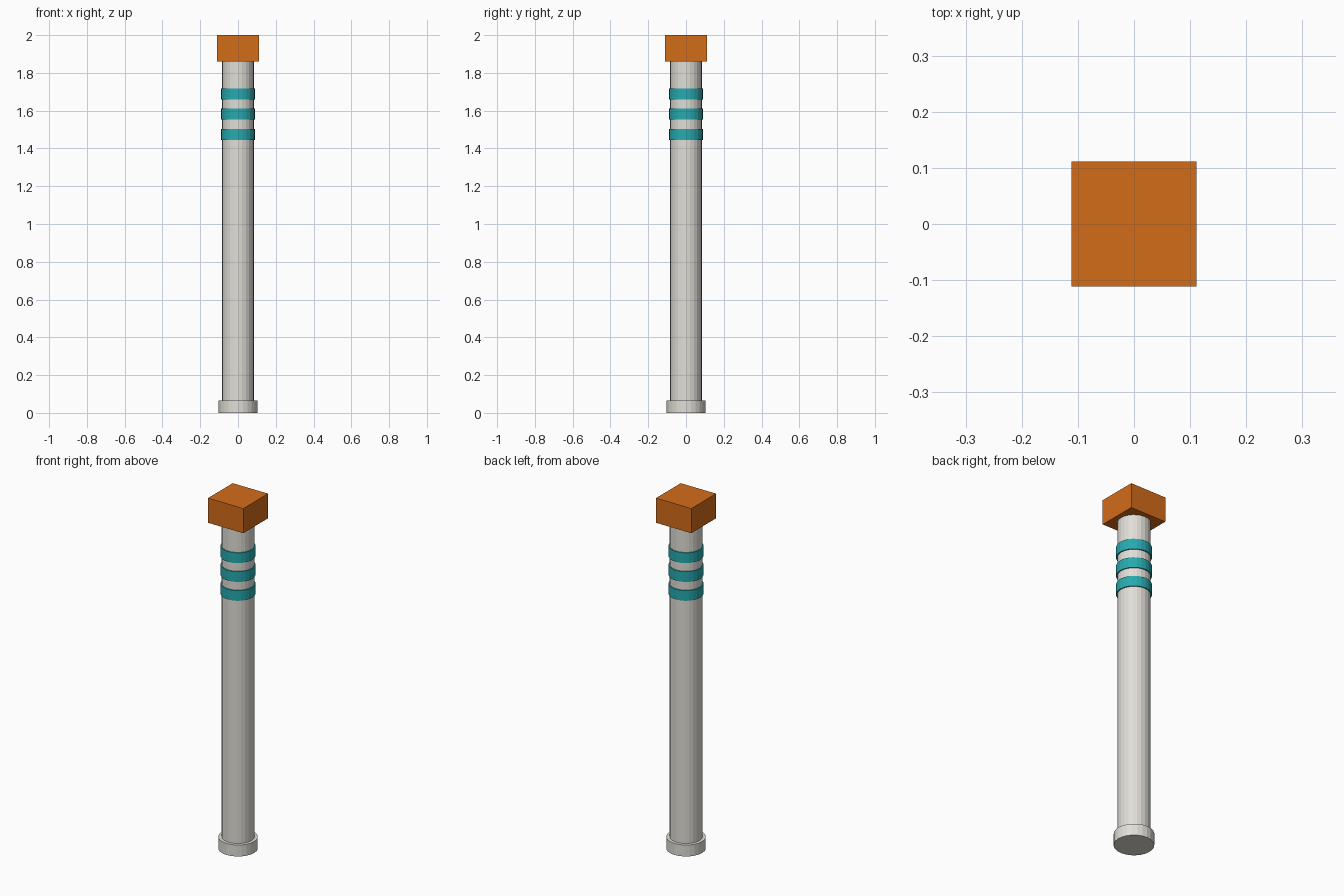
import bpy

if "Cube" in bpy.data.objects:
    bpy.data.objects.remove(bpy.data.objects["Cube"])

SIDES = 24


def material(name, rgb):
    m = bpy.data.materials.new(name)
    m.diffuse_color = (*rgb, 1)
    m.use_nodes = True
    m.node_tree.nodes["Principled BSDF"].inputs["Base Color"].default_value = m.diffuse_color
    return m


def cylinder(name, radius, z0, z1, mat=None):
    bpy.ops.mesh.primitive_cylinder_add(vertices=SIDES, radius=radius, depth=z1 - z0,
                                        location=(0, 0, (z0 + z1) / 2))
    obj = bpy.context.object
    obj.name = name
    if mat:
        obj.data.materials.append(mat)
    return obj


orange = material("orange", (0.65, 0.15, 0.01))
teal = material("teal", (0.02, 0.40, 0.43))
off_white = material("off_white", (0.75, 0.73, 0.68))

# Base flange and post
cylinder("base_flange", 0.102, 0, 0.065, off_white)
cylinder("post", 0.084, 0.03, 1.88, off_white)

# Three evenly spaced bands
for i in range(3):
    z = 1.475 + i * 0.107
    cylinder(f"band_{i + 1}", 0.09, z - 0.029, z + 0.029, teal)

# Square cap
bpy.ops.mesh.primitive_cube_add(size=1, location=(0, 0, 1.93))
cap = bpy.context.object
cap.name = "square_cap"
cap.scale = (0.222, 0.222, 0.14)
bpy.ops.object.transform_apply(location=False, rotation=False, scale=True)
cap.data.materials.append(orange)
